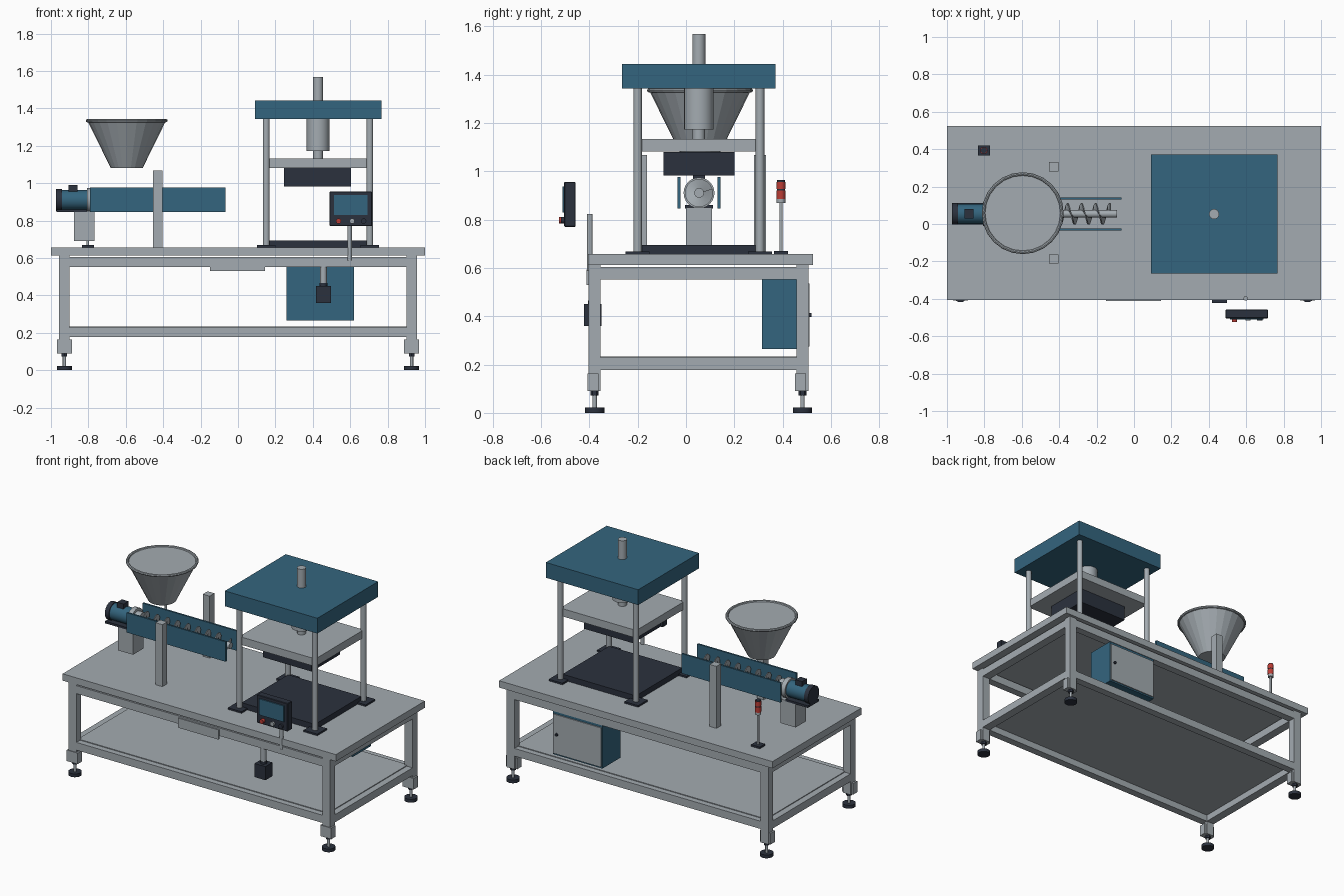
import bpy, bmesh, math
from mathutils import Matrix, Vector

if "Cube" in bpy.data.objects:
    bpy.data.objects.remove(bpy.data.objects["Cube"])


def mat(name, rgb):
    m = bpy.data.materials.new(name)
    m.diffuse_color = (*rgb, 1)
    m.use_nodes = True
    m.node_tree.nodes["Principled BSDF"].inputs["Base Color"].default_value = m.diffuse_color
    return m


STEEL = mat("brushed steel", (0.37, 0.41, 0.44))
BLUE = mat("machine blue", (0.034, 0.130, 0.210))
DARK = mat("dark slate", (0.024, 0.031, 0.048))
RED = mat("signal red", (0.50, 0.045, 0.035))


def finish(name, bm, material, smooth=False):
    bmesh.ops.recalc_face_normals(bm, faces=bm.faces)
    me = bpy.data.meshes.new(name)
    bm.to_mesh(me)
    bm.free()
    me.materials.append(material)
    ob = bpy.data.objects.new(name, me)
    bpy.context.collection.objects.link(ob)
    if smooth:
        bpy.ops.object.select_all(action='DESELECT')
        ob.select_set(True)
        bpy.context.view_layer.objects.active = ob
        bpy.ops.object.shade_smooth_by_angle()
    return ob


def box(name, material, x0, x1, y0, y1, z0, z1, bevel=0):
    bm = bmesh.new()
    bmesh.ops.create_cube(bm, size=1)
    for v in bm.verts:
        v.co = ((x0 + x1) / 2 + v.co.x * (x1 - x0),
                (y0 + y1) / 2 + v.co.y * (y1 - y0),
                (z0 + z1) / 2 + v.co.z * (z1 - z0))
    if bevel:
        bmesh.ops.bevel(bm, geom=bm.edges[:], offset=bevel, segments=1, affect='EDGES')
    return finish(name, bm, material)


def rod(name, material, a, b, r, r2=None, sides=24, smooth=True):
    """Cylinder or cone from point a to point b."""
    a, b = Vector(a), Vector(b)
    bm = bmesh.new()
    turn = (b - a).to_track_quat('Z', 'Y').to_matrix().to_4x4()
    bmesh.ops.create_cone(bm, cap_ends=True, segments=sides, radius1=r,
                          radius2=r if r2 is None else r2, depth=(b - a).length,
                          matrix=Matrix.Translation((a + b) / 2) @ turn)
    return finish(name, bm, material, smooth)


# Table top and under-frame
box("table_top", STEEL, -1, 1, -0.405, 0.525, 0.612, 0.657)
LEG_Y = ((-0.403, -0.353), (0.457, 0.507))
for y0, y1 in LEG_Y:
    for s in (-1, 1):
        x0, x1 = sorted((s * 0.957, s * 0.9))
        cx, cy = s * 0.928, (y0 + y1) / 2
        box("leg", STEEL, x0, x1, y0, y1, 0.09, 0.612)
        box("leg_bracket", STEEL, s * 0.928 - 0.04, s * 0.928 + 0.04, y0 - 0.005, y1 - 0.01, 0.09, 0.163)
        rod("foot_nut", DARK, (cx, cy, 0.072), (cx, cy, 0.09), 0.017, sides=6, smooth=False)
        rod("foot_stem", STEEL, (cx, cy, 0.018), (cx, cy, 0.09), 0.009)
        rod("foot_pad", DARK, (cx, cy, 0), (cx, cy, 0.022), 0.04)
    for z0, z1 in ((0.178, 0.229), (0.552, 0.604)):
        box("long_rail", STEEL, -0.9, 0.9, y0, y1, z0, z1)
for s in (-1, 1):
    x0, x1 = sorted((s * 0.957, s * 0.9))
    for z0, z1 in ((0.178, 0.229), (0.552, 0.604)):
        box("end_rail", STEEL, x0, x1, -0.353, 0.457, z0, z1)
box("lower_shelf", STEEL, -0.915, 0.915, -0.365, 0.47, 0.222, 0.234)
box("front_plate", STEEL, -0.15, 0.145, -0.411, -0.4, 0.53, 0.594)

# Electrical cabinet hung under the rear of the table
box("cabinet_body", BLUE, 0.26, 0.62, 0.314, 0.503, 0.265, 0.553)
box("cabinet_door", STEEL, 0.265, 0.615, 0.503, 0.51, 0.275, 0.535)
rod("cabinet_knob", DARK, (0.588, 0.508, 0.405), (0.588, 0.52, 0.405), 0.009)

# Press frame
PX, PY = 0.428, 0.053
for sx in (-1, 1):
    for sy in (-1, 1):
        cx, cy = PX + sx * 0.277, PY + sy * 0.253
        box("column_foot", DARK, cx - 0.05, cx + 0.05, cy - 0.05, cy + 0.05, 0.657, 0.668)
        rod("press_column", STEEL, (cx, cy, 0.66), (cx, cy, 1.35), 0.018)
box("press_bed", DARK, 0.16, 0.696, -0.19, 0.296, 0.657, 0.694)
box("press_crown", BLUE, 0.09, 0.766, -0.265, 0.371, 1.342, 1.443)
box("moving_plate", STEEL, 0.15, 0.706, -0.2, 0.306, 1.082, 1.133)
box("upper_mould", DARK, 0.247, 0.605, -0.094, 0.2, 0.982, 1.08)
rod("press_cylinder", STEEL, (PX, PY, 1.172), (PX, PY, 1.345), 0.061)
rod("press_ram", STEEL, (PX, PY, 1.13), (PX, PY, 1.175), 0.026)
rod("top_rod", STEEL, (PX, PY, 1.44), (PX, PY, 1.567), 0.027)

# Screw conveyor: side plates, shaft and helical flight
CY, CZ = 0.054, 0.91
for cy in (CY - 0.083, CY + 0.083):
    box("trough_side", BLUE, -0.79, -0.066, cy - 0.006, cy + 0.006, 0.845, 0.976)
rod("screw_shaft", STEEL, (-0.8, CY, CZ), (-0.09, CY, CZ), 0.02)
bm = bmesh.new()
X0, X1, PITCH, STEP = -0.73, -0.125, 0.075, 20
prev = None
for i in range(int((X1 - X0) / PITCH * STEP) + 1):
    t = 2 * math.pi * i / STEP
    x = X0 + PITCH * i / STEP
    ring = [bm.verts.new((x + dx, CY + r * math.cos(t), CZ + r * math.sin(t)))
            for r, dx in ((0.018, -0.003), (0.058, -0.003), (0.058, 0.003), (0.018, 0.003))]
    if prev:
        for k in range(4):
            bm.faces.new((prev[k], prev[k - 1], ring[k - 1], ring[k]))
    else:
        bm.faces.new(ring)
    prev = ring
bm.faces.new(prev)
finish("screw_flight", bm, STEEL, True)

# Drive motor and its support
rod("drive_flange", STEEL, (-0.806, CY, CZ), (-0.775, CY, CZ), 0.064)
rod("drive_bearing", STEEL, (-0.775, CY, CZ), (-0.735, CY, CZ), 0.046)
rod("motor_body", BLUE, (-0.945, CY, CZ), (-0.806, CY, CZ), 0.053)
rod("motor_fan_cover", DARK, (-0.972, CY, CZ), (-0.942, CY, CZ), 0.058)
box("motor_terminal_box", DARK, -0.905, -0.857, CY - 0.025, CY + 0.025, 0.95, 0.99)
box("motor_base", DARK, -0.97, -0.806, CY - 0.058, CY + 0.058, 0.846, 0.86)
box("motor_support", STEEL, -0.877, -0.768, 0, 0.107, 0.69, 0.85)

# Hopper with rolled rim, and two posts
HX, HY = -0.595, 0.058
rod("hopper", STEEL, (HX, HY, 1.08), (HX, HY, 1.334), 0.085, 0.21, smooth=False)
bpy.ops.mesh.primitive_torus_add(location=(HX, HY, 1.334), major_radius=0.21, minor_radius=0.009,
                                 major_segments=24, minor_segments=8)
rim = bpy.context.object
rim.name = "hopper_rim"
rim.data.materials.append(STEEL)
for cy in (-0.187, 0.307):
    box("post", STEEL, -0.455, -0.405, cy - 0.025, cy + 0.025, 0.657, 1.067)

# Signal tower
TX, TY = -0.803, 0.393
box("tower_base", DARK, TX - 0.032, TX + 0.032, TY - 0.028, TY + 0.028, 0.657, 0.669)
rod("tower_pole", STEEL, (TX, TY, 0.667), (TX, TY, 0.87), 0.007)
for name, m, z0, z1, r in (("tower_socket", STEEL, 0.868, 0.885, 0.018),
                           ("lower_lamp", RED, 0.885, 0.92, 0.019),
                           ("lamp_gap", DARK, 0.92, 0.926, 0.017),
                           ("upper_lamp", RED, 0.926, 0.956, 0.019),
                           ("tower_cap", DARK, 0.956, 0.963, 0.016)):
    rod(name, m, (TX, TY, z0), (TX, TY, z1), r)

# Operator panel, buttons and pole
box("control_panel", DARK, 0.49, 0.716, -0.504, -0.457, 0.77, 0.956, 0.003)
box("panel_screen", BLUE, 0.512, 0.692, -0.511, -0.503, 0.83, 0.936)
for name, m, x, depth in (("stop_button", RED, 0.538, 0.525), ("start_button", STEEL, 0.61, 0.517),
                          ("mode_button", DARK, 0.672, 0.517)):
    rod(name, m, (x, -0.503, 0.797), (x, -depth, 0.797), 0.014)
rod("panel_pole", STEEL, (0.597, -0.398, 0.587), (0.597, -0.398, 0.822), 0.012)

# Pedal box hanging below the front rail
rod("pedal_stem", STEEL, (0.457, -0.385, 0.46), (0.457, -0.385, 0.56), 0.018)
rod("pedal_collar", DARK, (0.457, -0.385, 0.445), (0.457, -0.385, 0.465), 0.021)
box("pedal_box", DARK, 0.417, 0.497, -0.423, -0.35, 0.36, 0.45)
